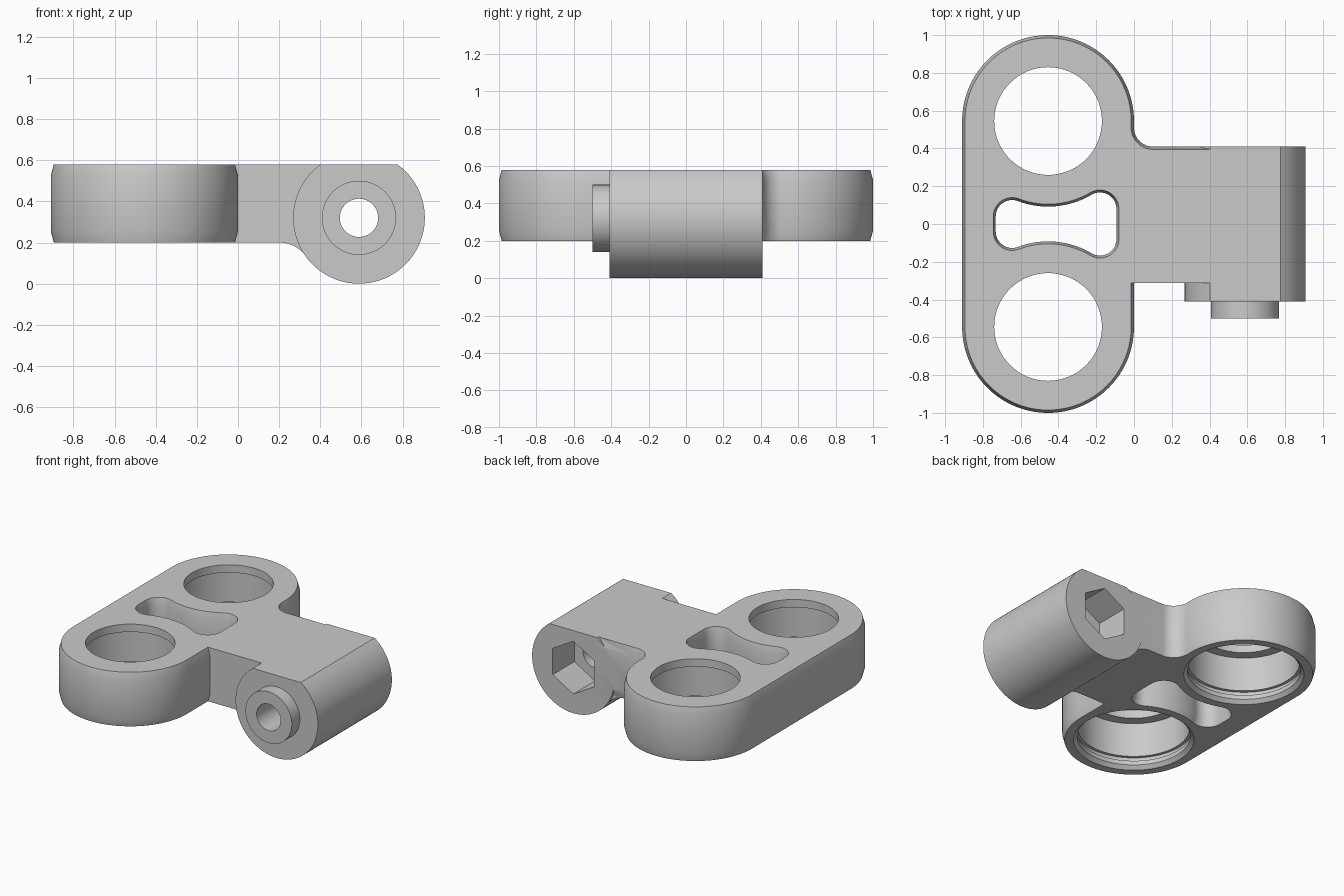
import bpy, bmesh
from math import cos, sin, pi, radians, degrees, asin, atan2
from mathutils import Vector

cube = bpy.data.objects.get("Cube")
if cube:
    bpy.data.objects.remove(cube, do_unlink=True)

grey = bpy.data.materials.new("plain grey")
grey.use_nodes = True
colour = (0.59, 0.59, 0.59, 1)
grey.diffuse_color = colour
grey.node_tree.nodes["Principled BSDF"].inputs["Base Color"].default_value = colour


def arc(cx, cy, r, a0, a1, n):
    """Points on an arc, angles in degrees."""
    angles = [radians(a0 + (a1 - a0) * i / n) for i in range(n + 1)]
    return [(cx + r * cos(a), cy + r * sin(a)) for a in angles]


def circle(cx, cy, r, n=96):
    return arc(cx, cy, r, 0, 360, n)[:-1]


def offset(points, d):
    """Move a counter-clockwise outline inwards by d, keeping corners mitred."""
    out = []
    for i, p in enumerate(points):
        p = Vector(p)
        a = (p - Vector(points[i - 1])).normalized()
        b = (Vector(points[(i + 1) % len(points)]) - p).normalized()
        t = (a + b).normalized()
        d_mitre = d / max(t.dot(a), 0.3)
        out.append((p.x - t.y * d_mitre, p.y + t.x * d_mitre))
    return out


def loft(name, points, layers, axis="z"):
    """Solid through copies of an outline; layers are (height, inset)."""
    place = {"z": lambda u, v, h: (u, v, h),
             "y": lambda u, v, h: (u, h, v)}[axis]
    bm = bmesh.new()
    rings = []
    for h, inset in layers:
        outline = offset(points, inset) if inset else points
        rings.append([bm.verts.new(place(u, v, h)) for u, v in outline])
    bm.faces.new(rings[0][::-1])
    bm.faces.new(rings[-1])
    n = len(points)
    for low, high in zip(rings, rings[1:]):
        for i in range(n):
            j = (i + 1) % n
            bm.faces.new((low[i], low[j], high[j], high[i]))
    bmesh.ops.recalc_face_normals(bm, faces=bm.faces)
    mesh = bpy.data.meshes.new(name)
    bm.to_mesh(mesh)
    bm.free()
    mesh.materials.append(grey)
    obj = bpy.data.objects.new(name, mesh)
    bpy.context.collection.objects.link(obj)
    return obj


def combine(target, other, operation):
    """Apply a boolean and discard the second solid."""
    mod = target.modifiers.new("boolean", "BOOLEAN")
    mod.operation, mod.solver, mod.object = operation, "EXACT", other
    bpy.context.view_layer.objects.active = target
    bpy.ops.object.modifier_apply(modifier=mod.name)
    bpy.data.objects.remove(other, do_unlink=True)


BASE, TOP = 0.2, 0.58
PX, PY = -0.455, 0.545          # ring centres
BX, BZ, BR = 0.588, 0.32, 0.32  # barrel axis and radius
edge = [(BASE, 0.015), (BASE + 0.055, 0), (TOP - 0.055, 0), (TOP, 0.015)]

# Twin-ring plate with softened rims
stadium = arc(PX, PY, 0.455, 0, 180, 64) + arc(PX, -PY, 0.455, 180, 360, 64)
bracket = loft("hinge_bracket", stadium, edge)

# Arm, blending into the underside of the barrel
arm_side = [(-0.05, TOP), (-0.05, BASE)] + arc(0.2, 0.04, 0.16, 90, 38, 10)
arm_side += [(BX, 0.1), (BX, TOP)]
combine(bracket, loft("arm", arm_side, [(-0.312, 0), (0.395, 0)], "y"), "UNION")

# Back edge of the arm, curving into the plate with the same soft rim
back = arc(0.1, 0.51, 0.1, 270, 180, 16)
back += [(0, PY), (-0.1, PY), (-0.1, 0.3), (0.45, 0.3), (0.45, 0.41)]
combine(bracket, loft("arm_back", back, edge), "UNION")

# Barrel with a flat top, and its front boss
flat = degrees(asin((TOP - BZ) / BR))
barrel = arc(BX, BZ, BR, 180 - flat, 360 + flat, 80)
combine(bracket, loft("barrel", barrel, [(-0.41, 0), (0.41, 0)], "y"), "UNION")
combine(bracket, loft("boss", circle(BX, BZ, 0.18), [(-0.5, 0), (-0.3, 0)], "y"), "UNION")

# Pin hole and hexagonal nut pocket
combine(bracket, loft("pin_hole", circle(BX, BZ, 0.093, 48), [(-0.7, 0), (0.7, 0)], "y"),
        "DIFFERENCE")
hexagon = arc(BX, BZ, 0.185, 90, 390, 5)
combine(bracket, loft("nut_pocket", hexagon, [(0.17, 0), (0.6, 0)], "y"), "DIFFERENCE")

# Stepped bores with a groove near the bottom and a lip at the top
bore = [(0.1, -0.098), (BASE, -0.098), (0.225, -0.075), (0.255, -0.075), (0.255, -0.09),
        (0.285, -0.09), (0.285, -0.07), (0.525, -0.07), (0.525, 0), (0.7, 0)]
for side in (-1, 1):
    combine(bracket, loft("bore", circle(PX, side * PY, 0.285), bore), "DIFFERENCE")

# Waisted slot: round lobes joined by arcs concentric with the bores
LOBE = 0.1
right, left = (-0.18, 0.08), (-0.645, 0.04)
to_right = degrees(atan2(right[1] - PY, right[0] - PX))
to_left = degrees(atan2(left[1] - PY, left[0] - PX))
upper = arc(*right, LOBE, 0, to_right + 180, 16)
upper += arc(PX, PY, 0.44, to_right, to_left, 16)[1:-1]
upper += arc(*left, LOBE, to_left + 180, 180, 16)
slot = upper + [(x, -y) for x, y in reversed(upper)]
rims = [(0.1, 0), (BASE, 0), (BASE + 0.055, 0.013), (TOP - 0.055, 0.013), (TOP, 0), (0.7, 0)]
combine(bracket, loft("slot", slot, rims), "DIFFERENCE")

# Smooth curved walls, keep hard edges
bpy.ops.object.select_all(action="DESELECT")
bracket.select_set(True)
bpy.context.view_layer.objects.active = bracket
bpy.ops.object.shade_smooth_by_angle(angle=radians(30))
